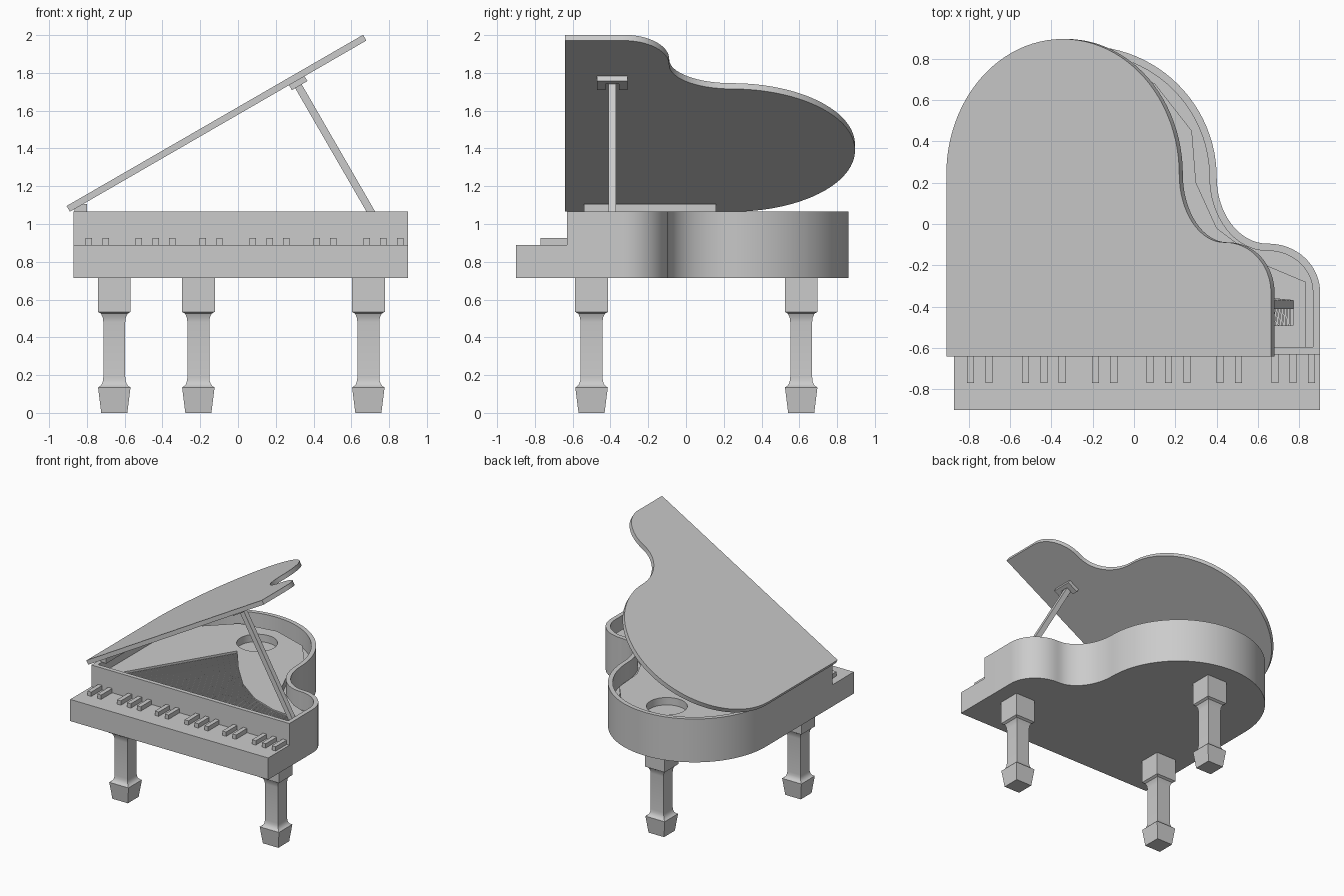
import bpy, bmesh, math
from mathutils import Matrix, Vector

cube = bpy.data.objects.get("Cube")
if cube:
    bpy.data.objects.remove(cube, do_unlink=True)

GREY = (0.6, 0.6, 0.6, 1)
mat = bpy.data.materials.new("plain_grey")
mat.use_nodes = True
mat.diffuse_color = GREY
mat.node_tree.nodes["Principled BSDF"].inputs["Base Color"].default_value = GREY


def finish(name, bm, matrix=Matrix()):
    bmesh.ops.recalc_face_normals(bm, faces=bm.faces)
    mesh = bpy.data.meshes.new(name)
    bm.to_mesh(mesh)
    bm.free()
    mesh.materials.append(mat)
    ob = bpy.data.objects.new(name, mesh)
    ob.matrix_world = matrix
    bpy.context.collection.objects.link(ob)
    bpy.ops.object.select_all(action='DESELECT')
    ob.select_set(True)
    bpy.context.view_layer.objects.active = ob
    bpy.ops.object.shade_smooth_by_angle(angle=math.radians(30))
    return ob


def add_box(bm, lo, hi):
    lo, hi = Vector(lo), Vector(hi)
    m = Matrix.Translation((lo + hi) / 2) @ Matrix.Diagonal((*(hi - lo), 1))
    bmesh.ops.create_cube(bm, size=1, matrix=m)


def boxes(name, spans, matrix=Matrix()):
    bm = bmesh.new()
    for lo, hi in spans:
        add_box(bm, lo, hi)
    return finish(name, bm, matrix)


def prism(name, loops, z0, z1, matrix=Matrix()):
    """Extrude an outline; any further loops become holes."""
    bm = bmesh.new()
    for loop in loops:
        vs = [bm.verts.new((x, y, z0)) for x, y in loop]
        for a, b in zip(vs, vs[1:] + vs[:1]):
            bm.edges.new((a, b))
    bmesh.ops.triangle_fill(bm, edges=bm.edges[:], use_beauty=True)
    ext = bmesh.ops.extrude_face_region(bm, geom=bm.faces[:], use_keep_orig=True)
    top = [g for g in ext["geom"] if isinstance(g, bmesh.types.BMVert)]
    bmesh.ops.translate(bm, verts=top, vec=(0, 0, z1 - z0))
    return finish(name, bm, matrix)


def arc(cx, cy, rx, ry, a0, a1, n):
    angles = [math.radians(a0 + (a1 - a0) * i / n) for i in range(n + 1)]
    return [(cx + rx * math.cos(a), cy + ry * math.sin(a)) for a in angles]


def inset(loop, d):
    out = []
    for i, p in enumerate(loop):
        a, b, c = (Vector(q) for q in (loop[i - 1], p, loop[(i + 1) % len(loop)]))
        n1 = Vector((a.y - b.y, b.x - a.x)).normalized()
        n2 = Vector((b.y - c.y, c.x - b.x)).normalized()
        out.append(tuple(b + (n1 + n2) * d / (1 + n1.dot(n2))))
    return out


# Curved case outline, counter-clockwise from the front corner
outline = ([(0.90, -0.63)]
           + arc(0.65, -0.33, 0.25, 0.235, 0, 90, 16)
           + arc(0.645, 0.225, 0.245, 0.32, 270, 180, 16)[1:-1]
           + arc(-0.235, 0.225, 0.635, 0.635, 0, 180, 48)
           + [(-0.87, -0.63)])
inner = inset(outline, 0.035)
BOTTOM, RIM = 0.715, 1.065
prism("case_rim", [outline, inner], BOTTOM, RIM)
prism("soundboard", [inner], BOTTOM, 0.92)

# Iron frame with a string opening and a round hole
curve = [(-0.24, 0.33), (-0.06, 0.09), (0.12, -0.11),
         (0.34, -0.27), (0.56, -0.35), (0.77, -0.37)]
opening = [(-0.74, -0.49)] + curve + [(0.77, -0.49)]
frame = [(0.83, -0.595), (0.83, -0.28), (0.64, -0.2), (0.40, -0.02), (0.30, 0.2),
         (0.28, 0.45), (0.1, 0.68), (-0.2, 0.78), (-0.5, 0.73), (-0.74, 0.5),
         (-0.83, 0.25), (-0.83, -0.595)]
prism("iron_frame", [frame, opening, arc(-0.2, 0.53, 0.15, 0.15, 0, 350, 35)], 0.92, 0.98)

# Strings fanned across the opening
bm = bmesh.new()
COUNT = 84
for i in range(1, COUNT):
    t = i / COUNT
    k = t * (len(curve) - 1)
    j = int(k)
    front = Vector((-0.74 + 1.51 * t, -0.49, 0.965))
    back = Vector(curve[j]).lerp(Vector(curve[j + 1]), k - j).to_3d()
    back.z = front.z
    run = back - front
    m = (Matrix.Translation((front + back) / 2)
         @ Matrix.Rotation(math.atan2(run.y, run.x), 4, 'Z')
         @ Matrix.Diagonal((run.length, 0.008, 0.008, 1)))
    bmesh.ops.create_cube(bm, size=1, matrix=m)
finish("strings", bm)

# Keyboard and raised keys in groups of two and three
boxes("keyboard", [((-0.87, -0.90, BOTTOM), (0.90, -0.63, 0.89))])
keys = []
for octave in range(3):
    for start, count in ((-0.79, 2), (-0.525, 3)):
        for i in range(count):
            x = start + octave * 0.603 + i * 0.089
            keys.append(((x - 0.017, -0.77, 0.885), (x + 0.017, -0.625, 0.925)))
boxes("raised_keys", keys)

# Open lid, with its catch and prop built in the tilted lid space
tilt = Matrix.Translation((-0.89, 0, RIM)) @ Matrix.Rotation(math.radians(-30), 4, 'Y')
lid = [((x + 0.87) * 1.024, -0.64 + (y + 0.63) * 1.03) for x, y in outline]
prism("lid", [lid], 0, 0.035, tilt)
boxes("lid_catch", [((1.34, -0.47, -0.03), (1.435, -0.425, 0)),
                    ((1.34, -0.355, -0.03), (1.435, -0.31, 0)),
                    ((1.405, -0.425, -0.03), (1.435, -0.355, 0))], tilt)
boxes("lid_prop", [((1.36, -0.41, -0.90), (1.40, -0.37, 0))], tilt)
boxes("hinge_block", [((-0.865, -0.54, 1.06), (-0.80, 0.16, 1.105))])

# Square turned legs: half width and height pairs
profile = [(0.069, 0), (0.086, 0.135), (0.077, 0.14), (0.066, 0.152), (0.06, 0.17),
           (0.058, 0.19), (0.058, 0.48), (0.061, 0.505), (0.07, 0.525),
           (0.087, 0.535), (0.087, BOTTOM)]


def leg(name, x, y):
    bm = bmesh.new()
    rings = [[bm.verts.new((x + sx * r, y + sy * r, z))
              for sx, sy in ((-1, -1), (1, -1), (1, 1), (-1, 1))] for r, z in profile]
    for a, b in zip(rings, rings[1:]):
        for i in range(4):
            j = (i + 1) % 4
            bm.faces.new((a[i], a[j], b[j], b[i]))
    bm.faces.new(rings[0])
    bm.faces.new(rings[-1])
    finish(name, bm)


leg("front_leg_left", 0.69, -0.50)
leg("front_leg_right", -0.655, -0.50)
leg("back_leg", -0.21, 0.61)
